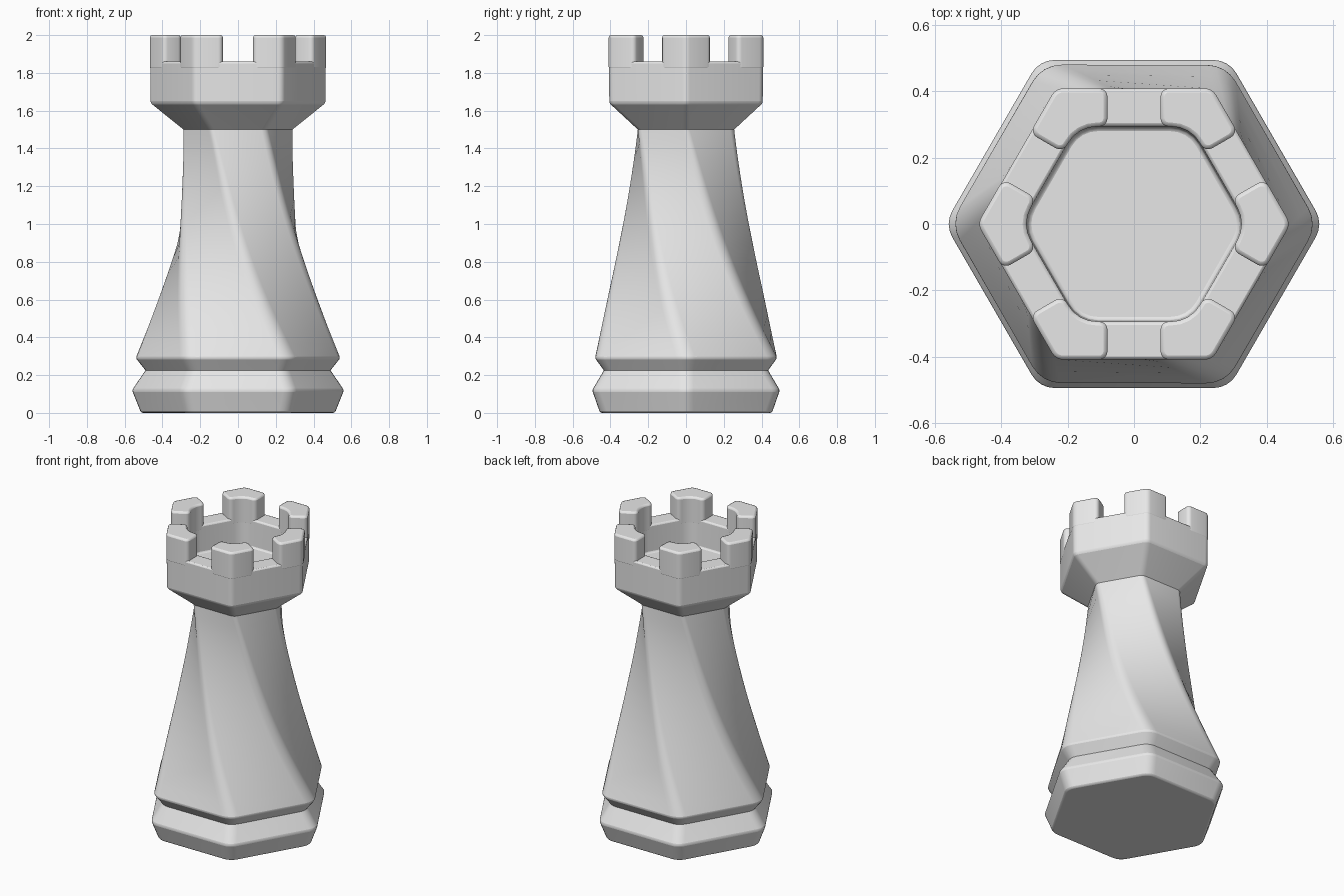
import bpy, bmesh, math
from mathutils import Vector, Matrix

if "Cube" in bpy.data.objects:
    bpy.data.objects.remove(bpy.data.objects["Cube"])

stone = bpy.data.materials.new("light_grey")
stone.diffuse_color = (0.8, 0.8, 0.8, 1)
stone.use_nodes = True
stone.node_tree.nodes["Principled BSDF"].inputs["Base Color"].default_value = stone.diffuse_color
C30 = math.cos(math.radians(30))


def rounded(points, radii, segs=4):
    """Outline of a convex or concave polygon with arc-rounded corners."""
    out, n = [], len(points)
    for i, p in enumerate(points):
        a = (points[i - 1] - p).normalized()
        b = (points[(i + 1) % n] - p).normalized()
        half = a.angle(b) / 2
        r = radii[i]
        centre = p + (a + b).normalized() * (r / math.sin(half))
        start = p + a * (r / math.tan(half)) - centre
        end = p + b * (r / math.tan(half)) - centre
        sweep = math.pi - 2 * half
        for k in range(segs + 1):
            t = k / segs
            v = start * math.sin((1 - t) * sweep) + end * math.sin(t * sweep)
            out.append(centre + v / math.sin(sweep))
    return out


def hexagon(apothem, radius, twist=0.0):
    pts = [Vector((math.cos(i * math.pi / 3 + twist), math.sin(i * math.pi / 3 + twist)))
           * (apothem / C30) for i in range(6)]
    return rounded(pts, [radius] * 6)


def loft(name, rings, cap_start, cap_end, bevel):
    """Skin a stack of (z, outline) rings."""
    bm = bmesh.new()
    rows = [[bm.verts.new((p.x, p.y, z)) for p in outline] for z, outline in rings]
    n = len(rows[0])
    for a, b in zip(rows, rows[1:]):
        for i in range(n):
            j = (i + 1) % n
            bm.faces.new((a[i], a[j], b[j], b[i]))
    if cap_start:
        bm.faces.new(rows[0][::-1])
    if cap_end:
        bm.faces.new(rows[-1])
    mesh = bpy.data.meshes.new(name)
    bm.to_mesh(mesh)
    bm.free()
    mesh.materials.append(stone)
    ob = bpy.data.objects.new(name, mesh)
    bpy.context.collection.objects.link(ob)
    mod = ob.modifiers.new("soft_edges", 'BEVEL')
    mod.width, mod.segments = bevel, 2
    mod.limit_method, mod.angle_limit = 'ANGLE', math.radians(30)
    bpy.ops.object.select_all(action='DESELECT')
    ob.select_set(True)
    bpy.context.view_layer.objects.active = ob
    bpy.ops.object.shade_smooth_by_angle(angle=math.radians(35))
    return ob


# Foot with an outward ridge, up to the groove
loft("base", [(0, hexagon(0.455, 0.08)), (0.12, hexagon(0.497, 0.08)),
              (0.225, hexagon(0.435, 0.08))], True, False, 0.01)

# Flared column, twisting a sixth of a turn from the groove to the neck
Z0, Z1, STEPS = 0.29, 1.5, 16
column = [(0.225, hexagon(0.435, 0.08))]
for s in range(STEPS + 1):
    t = s / STEPS
    apothem = 0.255 + 0.227 * (1 - t) ** 1.9
    column.append((Z0 + (Z1 - Z0) * t,
                   hexagon(apothem, 0.1 - 0.06 * t, -math.pi / 3 * t ** 1.1)))
# keep matching points across the sixth-turn seam
loft("column", column, False, False, 0.008)

# Crown: flare, wall, rim and hollow
loft("crown", [(1.5, hexagon(0.255, 0.04)), (1.64, hexagon(0.406, 0.04)),
               (1.86, hexagon(0.408, 0.04)), (1.86, hexagon(0.295, 0.1)),
               (1.68, hexagon(0.29, 0.1))], False, True, 0.01)

# Six battlements wrapped round the corners of the crown
OUT, INN, GAP = 0.409, 0.294, 0.08


def side_point(sign, apothem):
    a = math.radians(30) * sign
    normal = Vector((math.cos(a), math.sin(a)))
    along = Vector((math.sin(a), -math.cos(a))) * sign
    return normal * apothem + along * GAP


outline = rounded([side_point(-1, OUT), Vector((OUT / C30, 0)), side_point(1, OUT),
                   side_point(1, INN), Vector((INN / C30, 0)), side_point(-1, INN)],
                  [0.025, 0.04, 0.025, 0.025, 0.1, 0.025])
for k in range(6):
    turn = Matrix.Rotation(k * math.pi / 3, 2)
    ring = [turn @ p for p in outline]
    loft(f"battlement_{k + 1}", [(1.82, ring), (2.0, ring)], True, True, 0.012)
